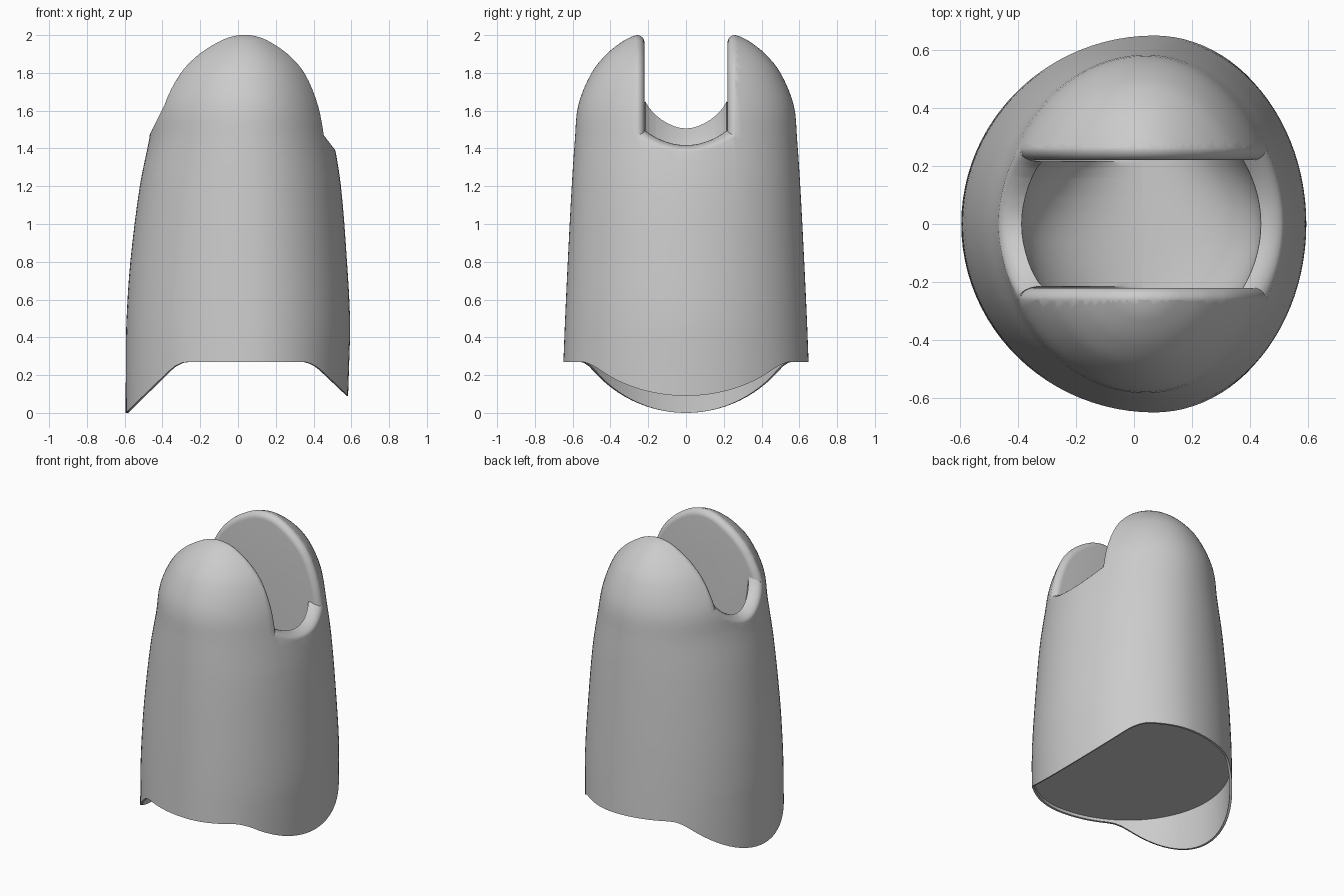
import bpy, bmesh, math
from mathutils import Vector

cube = bpy.data.objects.get("Cube")
if cube:
    bpy.data.objects.remove(cube, do_unlink=True)

SIDES = 96
FLOOR = 0.29        # underside plate height
CUT, WALL = 0.26, 0.22   # half width of the slot at its rim and at its walls
MID_X, POCKET = 0.03, 1.13

# Outline: height, left x, right x, half depth, x of widest point
OUTLINE = [Vector(r) for r in (
    (0.27, -0.595, 0.59, 0.649, 0.07),
    (0.50, -0.59, 0.593, 0.64, 0.07),
    (0.80, -0.57, 0.577, 0.626, 0.065),
    (1.20, -0.52, 0.545, 0.605, 0.055),
    (1.45, -0.47, 0.505, 0.588, 0.045),
    (1.63, -0.442, 0.47, 0.57, 0.04),
    (1.80, -0.36, 0.405, 0.50, 0.035),
    (1.90, -0.27, 0.325, 0.42, 0.035),
    (1.97, -0.17, 0.235, 0.33, 0.035),
    (2.00, -0.11, 0.18, 0.263, 0.035),
    (2.03, -0.03, 0.10, 0.14, 0.035))]


def smooth_rows(rows, steps):
    """Catmull-Rom through the outline rows."""
    out = []
    for i in range(len(rows) - 1):
        a, b, c, d = (rows[max(0, min(len(rows) - 1, i + k))] for k in (-1, 0, 1, 2))
        # tangents scaled by height so uneven spacing stays smooth
        m1 = (c - a) / (c[0] - a[0]) * (c[0] - b[0])
        m2 = (d - b) / (d[0] - b[0]) * (c[0] - b[0])
        for s in range(steps):
            t = s / steps
            h = t * t * (3 - 2 * t)
            out.append(b * (1 - h) + c * h + m1 * t * (1 - t) ** 2 - m2 * t * t * (1 - t))
    return out + [rows[-1]]


def section(row, inset=0.0):
    z, left, right, depth, mid = row
    pts = []
    for i in range(SIDES):
        a = 2 * math.pi * i / SIDES
        half = (right - mid if math.cos(a) > 0 else mid - left) - inset
        pts.append(Vector((mid + half * math.cos(a), (depth - inset) * math.sin(a), z)))
    return pts


def hem(x):
    """Height of the lower edge: level front and back, flaps at both sides."""
    slope = min((x + 0.595) * 0.97, 0.09 + (0.59 - x) * 0.92)
    k = 0.05
    h = max(k - abs(slope - 0.27), 0) / k
    return max(0, min(slope, 0.27) - h * h * k / 4)


bm = bmesh.new()


def add_ring(pts):
    return [bm.verts.new(p) for p in pts]


def join(r1, r2):
    for i in range(SIDES):
        j = (i + 1) % SIDES
        bm.faces.new((r1[i], r1[j], r2[j], r2[i]))


def sweep(edges, path, steps):
    """Sweep open edges along a path given for each start point."""
    start = {v: v.co.copy() for e in edges for v in e.verts}
    last = {v: v for v in start}
    for i in range(1, steps + 1):
        new = {v: bm.verts.new(path(p, i / steps)) for v, p in start.items()}
        for e in edges:
            a, b = e.verts
            bm.faces.new((last[a], last[b], new[b], new[a]))
        last = new
    return last


# Outer skin, closed at the crown
rows = smooth_rows(OUTLINE, 4)
hem_pts = section(OUTLINE[0])
for p in hem_pts:
    p.z = hem(p.x)
    if p.x > 0.3:
        p.x -= 0.04 * (0.27 - p.z)
outer_hem = add_ring(hem_pts)
previous = outer_hem
for row in rows[2:]:
    ring = add_ring(section(row))
    join(previous, ring)
    previous = ring
crown = bm.verts.new((0.035, 0, 2.04))
for i in range(SIDES):
    bm.faces.new((previous[i], previous[(i + 1) % SIDES], crown))

# Thin skirt inside and flat underside
inner_pts = section(OUTLINE[0], 0.015)
for p, q in zip(inner_pts, hem_pts):
    p.z = q.z
inner_hem = add_ring(inner_pts)
join(inner_hem, outer_hem)
plate = add_ring([Vector((p.x, p.y, FLOOR)) for p in inner_pts])
join(plate, inner_hem)
bm.faces.new(plate)

# Cut the slot opening through the crown
def cut(point, normal, inside):
    faces = [f for f in bm.faces if inside(f.calc_center_median())]
    geom = set(faces)
    for f in faces:
        geom.update(f.edges, f.verts)
    bmesh.ops.bisect_plane(bm, geom=list(geom), dist=1e-5, plane_co=point, plane_no=normal)


LIPS = ((Vector((0.515, 0, 1.385)), Vector((1.3, 0, 1))),
        (Vector((-0.465, 0, 1.475)), Vector((-2, 0, 1))))
for y in (CUT, -CUT):
    cut((0, y, 0), (0, 1, 0), lambda c: c.z > 1.2)
for point, normal in LIPS:
    cut(point, normal, lambda c: c.z > 1.2 and abs(c.y) < CUT and (c.x - MID_X) * point.x > 0)


def in_slot(c):
    if abs(c.y) > CUT or c.z < 1.2:
        return False
    point, normal = LIPS[0] if c.x > MID_X else LIPS[1]
    return c.z > 1.68 or (c - point).dot(normal) > 0


bmesh.ops.delete(bm, geom=[f for f in bm.faces if in_slot(f.calc_center_median())],
                 context='FACES')

# Rounded rim rolling into the slot
rim = [e for e in bm.edges if e.is_boundary and min(v.co.z for v in e.verts) > 1.2]


def roll(p, t):
    s, c = math.sin(t * math.pi / 2), 1 - math.cos(t * math.pi / 2)
    y = p.y * (1 - s * (1 - WALL / CUT))
    if abs(p.y) < CUT - 1e-4:
        return Vector((p.x - math.copysign(0.08 * c, p.x), y, p.z + 0.035 * s))
    inward = Vector((MID_X - p.x, 0, 1.5 - p.z)).normalized() * (CUT - WALL) * c
    return Vector((p.x + inward.x, y, p.z + inward.z))


rolled = sweep(rim, roll, 6)

# Rounded pocket floor, swept down from both lips to the middle
lip_edges = [bm.edges.get([rolled[v] for v in e.verts]) for e in rim
             if abs(sum(v.co.y for v in e.verts)) / 2 < CUT - 1e-4]


def sink(p, t):
    a = t * math.pi / 2
    return Vector((MID_X + (p.x - MID_X) * math.cos(a), p.y,
                   p.z + (POCKET - p.z) * math.sin(a)))


sweep(lip_edges, sink, 14)
bmesh.ops.remove_doubles(bm, verts=bm.verts[:], dist=1e-5)

# Flat slot walls
for y in (WALL, -WALL):
    wall = [v for v in bm.verts if abs(v.co.y - y) < 1e-4 and v.co.z > 1.05
            and any(e.is_boundary for e in v.link_edges)]
    wall.sort(key=lambda v: math.atan2(v.co.z - 1.47, v.co.x - MID_X))
    bm.faces.new(wall)

bmesh.ops.recalc_face_normals(bm, faces=bm.faces[:])
mesh = bpy.data.meshes.new("slotted_housing")
bm.to_mesh(mesh)
bm.free()
housing = bpy.data.objects.new("slotted_housing", mesh)
bpy.context.collection.objects.link(housing)

# Plain grey finish
grey = bpy.data.materials.new("plain_grey")
grey.use_nodes = True
colour = (0.6, 0.6, 0.6, 1)
grey.diffuse_color = colour
grey.node_tree.nodes["Principled BSDF"].inputs["Base Color"].default_value = colour
mesh.materials.append(grey)

bpy.context.view_layer.objects.active = housing
housing.select_set(True)
bpy.ops.object.shade_smooth_by_angle(angle=math.radians(40))
